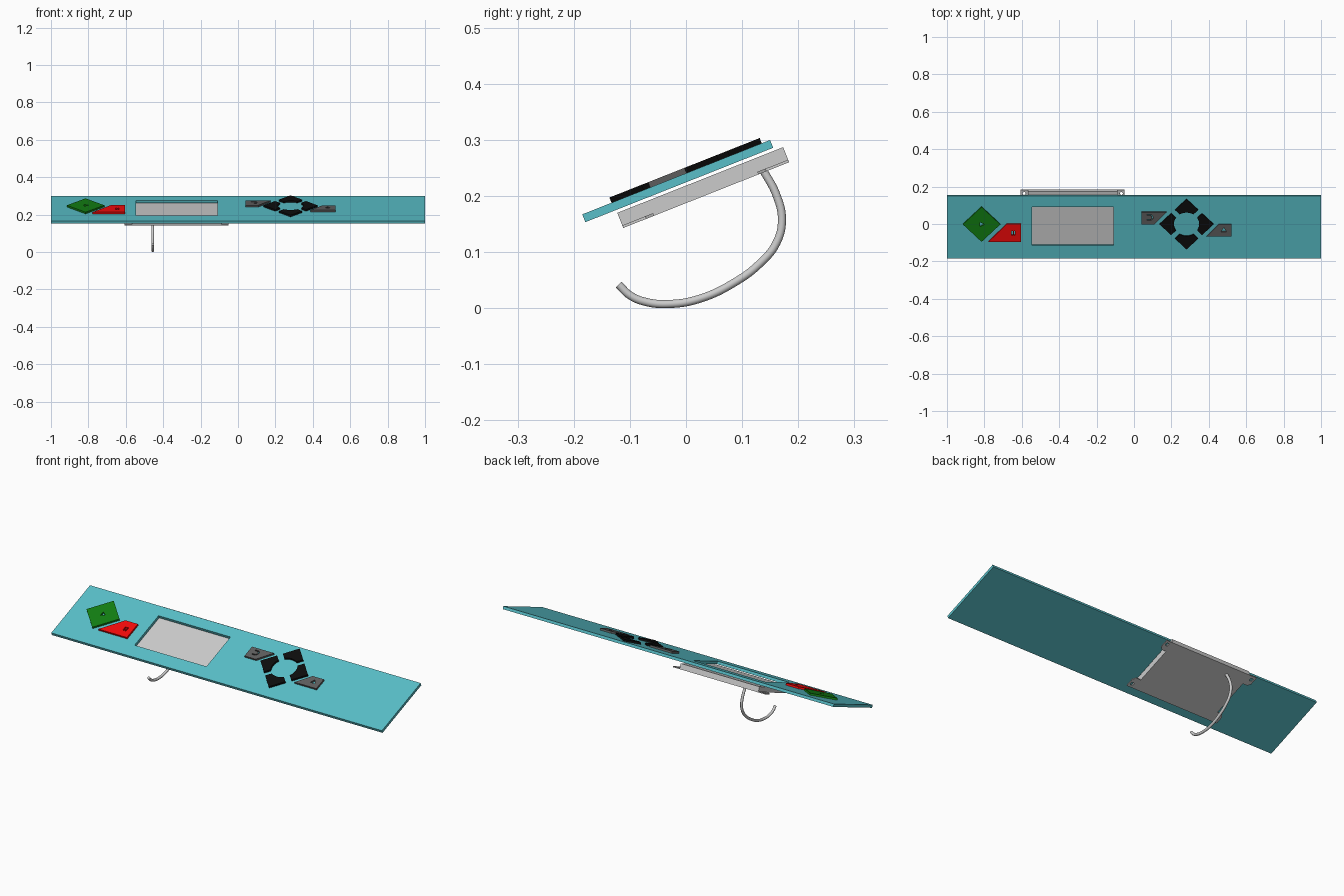
import bpy, bmesh
from math import sin, cos, pi, radians
from mathutils import Matrix, Vector

if "Cube" in bpy.data.objects:
    bpy.data.objects.remove(bpy.data.objects["Cube"])

# Panel frame: local x along the panel, y up its slope, z = 0 on its top face
FRAME = Matrix.Translation((0, -0.0175, 0.2335)) @ Matrix.Rotation(radians(21.6), 4, 'X')
BUTTON_H = 0.01


def material(name, rgb):
    m = bpy.data.materials.new(name)
    m.use_nodes = True
    m.diffuse_color = (*rgb, 1)
    m.node_tree.nodes["Principled BSDF"].inputs["Base Color"].default_value = (*rgb, 1)
    return m


teal = material("teal", (0.1, 0.52, 0.58))
green = material("green", (0.006, 0.21, 0.006))
red = material("red", (0.9, 0.003, 0.003))
black = material("black", (0.004, 0.004, 0.004))
dark_grey = material("dark_grey", (0.11, 0.11, 0.11))


def rect(x0, x1, y0, y1):
    return [(x0, y0), (x1, y0), (x1, y1), (x0, y1)]


def circle(cx, cy, r, n=16):
    return [(cx + r * cos(2 * pi * i / n), cy + r * sin(2 * pi * i / n)) for i in range(n)]


def prism(name, outline, z0, z1, mat=None, holes=()):
    """Extrude an outline in the panel frame and cut through-holes in it."""
    bm = bmesh.new()
    face = bm.faces.new([bm.verts.new((x, y, z0)) for x, y in outline])
    top = bmesh.ops.extrude_face_region(bm, geom=[face])["geom"]
    bmesh.ops.translate(bm, vec=(0, 0, z1 - z0),
                        verts=[v for v in top if isinstance(v, bmesh.types.BMVert)])
    bmesh.ops.recalc_face_normals(bm, faces=bm.faces)
    mesh = bpy.data.meshes.new(name)
    bm.to_mesh(mesh)
    bm.free()
    if mat:
        mesh.materials.append(mat)
    obj = bpy.data.objects.new(name, mesh)
    bpy.context.collection.objects.link(obj)
    obj.matrix_world = FRAME
    for hole in holes:
        cutter = prism("cutter", hole, z0 - 0.02, z1 + 0.02, mat)
        mod = obj.modifiers.new("cut", 'BOOLEAN')
        mod.operation, mod.solver, mod.object = 'DIFFERENCE', 'EXACT', cutter
        bpy.context.view_layer.objects.active = obj
        bpy.ops.object.modifier_apply(modifier=mod.name)
        bpy.data.objects.remove(cutter)
    return obj


# Face plate with the display window
prism("face_plate", rect(-1, 1, -0.18, 0.18), -0.015, 0, teal,
      [rect(-0.545, -0.11, -0.105, 0.118)])

# Start and stop buttons with cut symbols
prism("start_button", circle(-0.815, 0.02, 0.1, 4), 0, BUTTON_H, green,
      [circle(-0.815, 0.02, 0.015, 3)])
prism("stop_button", [(-0.778, -0.08), (-0.605, -0.08), (-0.605, 0.022), (-0.68, 0.022)],
      0, BUTTON_H, red,
      [rect(x, x + 0.007, -0.042, -0.018) for x in (-0.655, -0.642)])

# Four arrow keys around an open centre
CX, CY = 0.281, 0.02
arc = [(0.068 * sin(a), 0.068 * cos(a)) for a in
       [radians(-32.4 + 64.8 * i / 10) for i in range(11)]]
arrow = arc + [(0.0615, 0.0825), (0, 0.144), (-0.0615, 0.0825)]
for i, side in enumerate(("upper", "left", "lower", "right")):
    turn = Matrix.Rotation(i * pi / 2, 2)
    key = [turn @ Vector(p) for p in arrow]
    prism(side + "_arrow_key", [(CX + x, CY + y) for x, y in key], 0, BUTTON_H, black)

# Back and menu keys, point-symmetric about the arrow keys
corner_key = [(-0.24, 0), (-0.172, 0), (-0.107, 0.07), (-0.24, 0.07)]
bend = [(0.085 + r * cos(a), 0.06 + r * sin(a)) for r, step in ((0.017, 1), (0.011, -1))
        for a in [radians(-90 + 22.5 * i) for i in range(9)][::step]]
hook_symbol = [(0.07, 0.043)] + bend[:9] + [(0.07, 0.077), (0.07, 0.071)] + bend[9:] + [(0.07, 0.049)]
for name, s, symbol in (("back_key", 1, hook_symbol),
                        ("menu_key", -1, [(0.465, -0.022), (0.495, -0.022), (0.48, 0.002)])):
    prism(name, [(CX + s * x, CY + s * y) for x, y in corner_key], 0, BUTTON_H,
          dark_grey, [symbol])

# Display module behind the window, with four screw tabs
MX, MY = -0.3275, 0.038
prism("display_module", rect(MX - 0.238, MX + 0.238, MY - 0.159, MY + 0.159), -0.0495, -0.0205)
tab = [(0.236, 0.159), (0.278, 0.159), (0.278, 0.115), (0.265, 0.1), (0.236, 0.1)]
for sx, xn in ((-1, "right"), (1, "left")):
    for sy, yn in ((-1, "lower"), (1, "upper")):
        prism(f"{yn}_{xn}_screw_tab", [(MX + sx * x, MY + sy * y) for x, y in tab],
              -0.0495, -0.0445, None, [circle(MX + sx * 0.26, MY + sy * 0.138, 0.009)])

# Cable curling down from the module
path = [(0.137, 0.247), (0.161, 0.202), (0.171, 0.157), (0.161, 0.116), (0.132, 0.08),
        (0.0875, 0.0465), (0.025, 0.017), (-0.0286, 0.0075), (-0.073, 0.0115),
        (-0.1, 0.023), (-0.12, 0.042)]
curve = bpy.data.curves.new("cable", 'CURVE')
curve.dimensions = '3D'
curve.bevel_depth = 0.0072
curve.bevel_resolution = 4
curve.use_fill_caps = True
spline = curve.splines.new('BEZIER')
spline.bezier_points.add(len(path) - 1)
for point, (y, z) in zip(spline.bezier_points, path):
    point.co = (-0.456, y, z)
    point.handle_left_type = point.handle_right_type = 'AUTO'
cable = bpy.data.objects.new("cable", curve)
bpy.context.collection.objects.link(cable)
bpy.ops.object.select_all(action='DESELECT')
cable.select_set(True)
bpy.context.view_layer.objects.active = cable
bpy.ops.object.convert(target='MESH')
bpy.ops.object.shade_smooth_by_angle(angle=radians(40))
